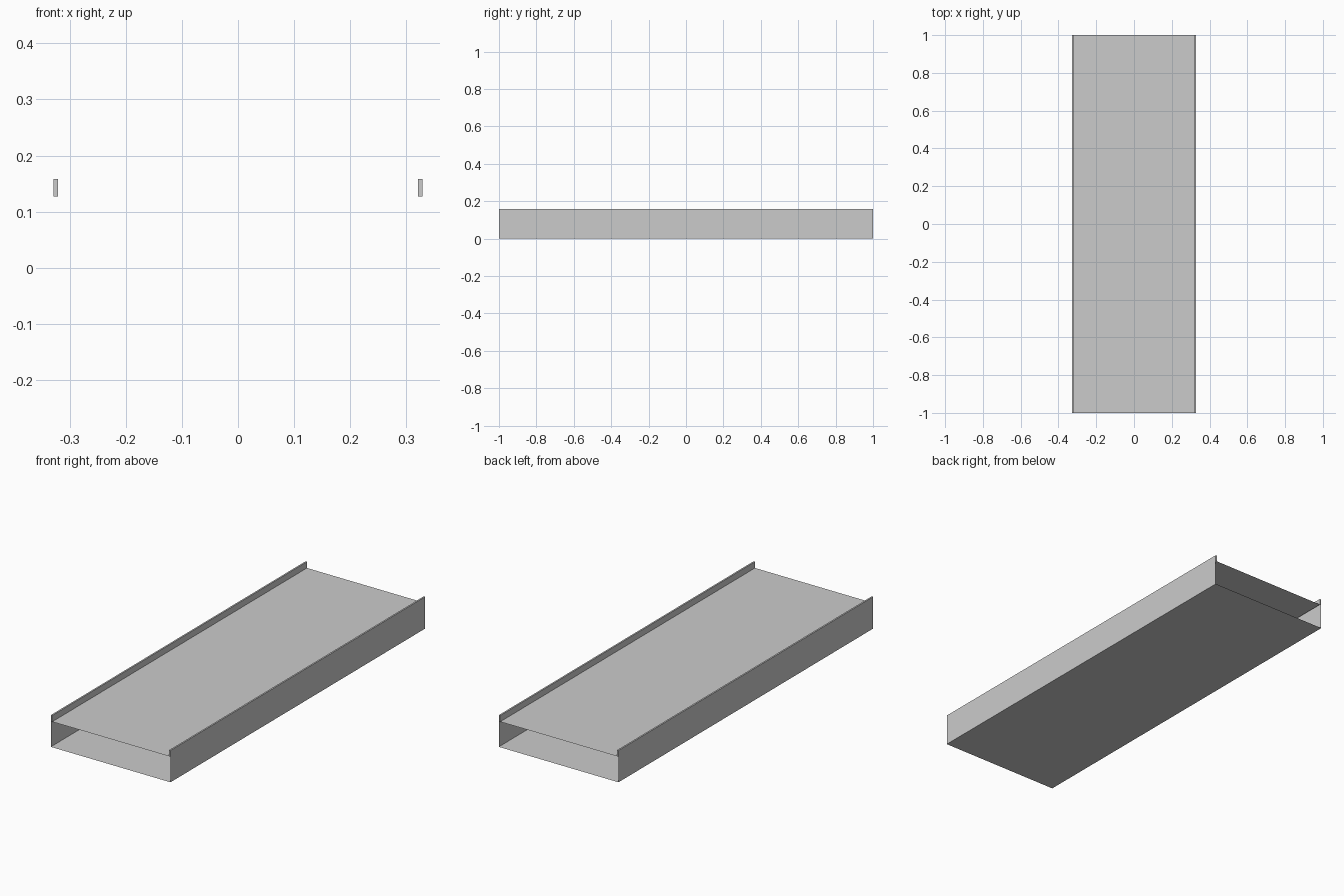
import bpy, bmesh

if "Cube" in bpy.data.objects:
    bpy.data.objects.remove(bpy.data.objects["Cube"])

OUT, INN = 0.329, 0.321      # outer wall and inner rail face
DECK, TOP = 0.127, 0.158     # deck height and rail top

# Cross-section of the open-ended platform: base, walls, raised rails, deck
right = [(OUT, 0), (OUT, DECK), (OUT, TOP), (INN, TOP), (INN, DECK)]
profile = right + [(-x, z) for x, z in reversed(right)]
n = len(profile)

bm = bmesh.new()
front = [bm.verts.new((x, -1, z)) for x, z in profile]
back = [bm.verts.new((x, 1, z)) for x, z in profile]

# Sheets running the full length
for i in range(n):
    j = (i + 1) % n
    bm.faces.new((front[j], back[j], back[i], front[i]))

# Small end caps closing only the rails
for rail in ((1, 2, 3, 4), (5, 6, 7, 8)):
    bm.faces.new([front[i] for i in rail])
    bm.faces.new([back[i] for i in reversed(rail)])

for f in bm.faces:
    f.normal_update()
# Make sure the base faces down and the rest follows
if any(f.normal.z > 0.5 and f.calc_center_median().z < 0.01 for f in bm.faces):
    bmesh.ops.reverse_faces(bm, faces=bm.faces[:n])
for f in bm.faces[:] if not bm.faces.ensure_lookup_table() else []:
    c = f.calc_center_median()
    if abs(f.normal.y) > 0.5 and f.normal.y * c.y < 0:
        f.normal_flip()

mesh = bpy.data.meshes.new("platform")
bm.to_mesh(mesh)
bm.free()
platform = bpy.data.objects.new("railed_platform", mesh)
bpy.context.collection.objects.link(platform)
